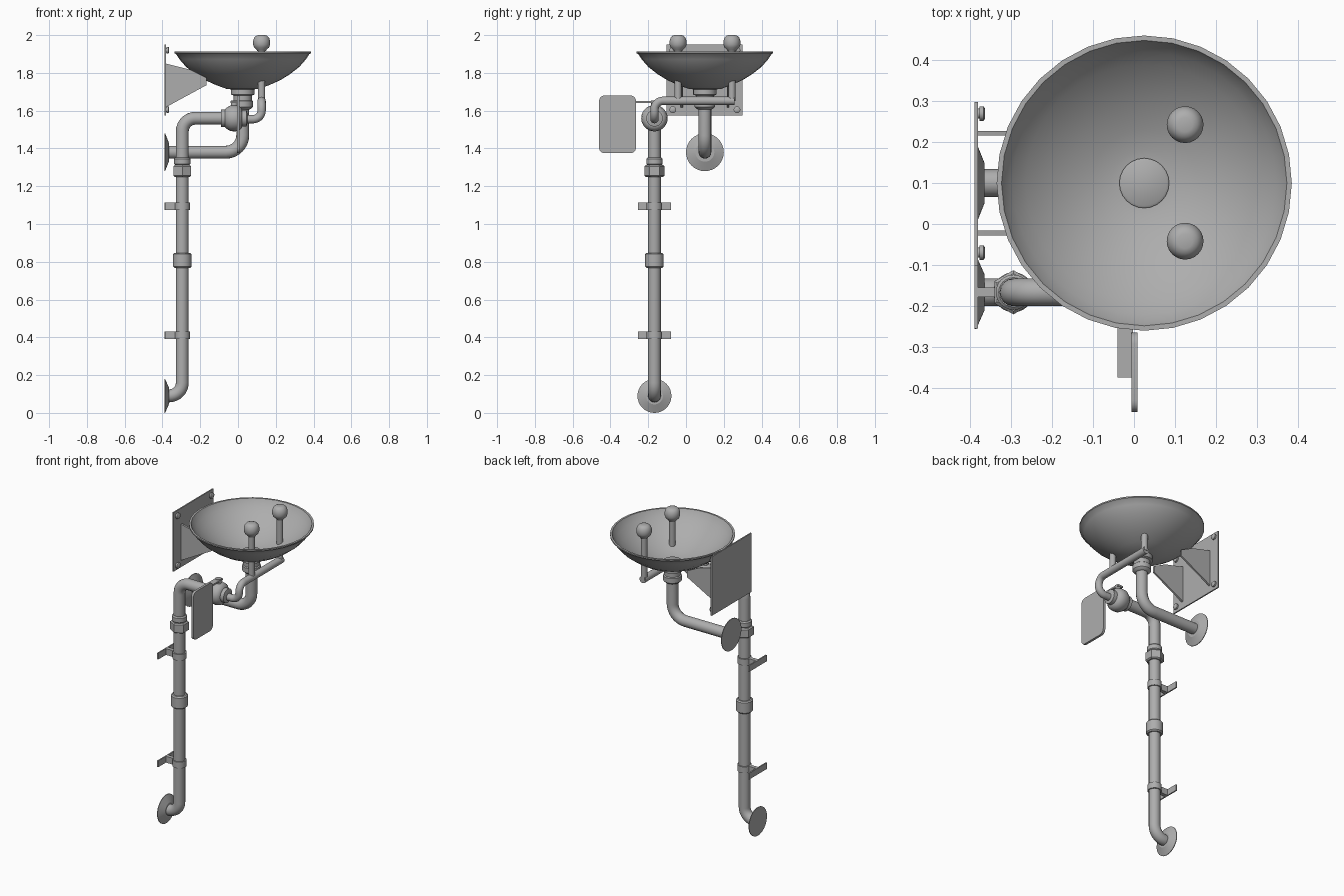
import bpy, bmesh, math
from mathutils import Vector, Matrix

if "Cube" in bpy.data.objects:
    bpy.data.objects.remove(bpy.data.objects["Cube"])

steel = bpy.data.materials.new("brushed grey steel")
steel.diffuse_color = (0.42, 0.42, 0.42, 1)
steel.use_nodes = True
steel.node_tree.nodes["Principled BSDF"].inputs["Base Color"].default_value = steel.diffuse_color


def finish(ob, angle=35):
    ob.data.materials.clear()
    ob.data.materials.append(steel)
    bpy.ops.object.select_all(action='DESELECT')
    ob.select_set(True)
    bpy.context.view_layer.objects.active = ob
    if angle:
        bpy.ops.object.shade_smooth_by_angle(angle=math.radians(angle))
    return ob


def from_bmesh(name, bm, angle=35):
    bmesh.ops.recalc_face_normals(bm, faces=bm.faces)
    me = bpy.data.meshes.new(name)
    bm.to_mesh(me)
    bm.free()
    ob = bpy.data.objects.new(name, me)
    bpy.context.collection.objects.link(ob)
    return finish(ob, angle)


def lathe(name, profile, loc, axis=(0, 0, 1), n=24, angle=35, turn=0):
    """Revolve (radius, height) points around an axis, capping open ends."""
    bm = bmesh.new()
    rings = []
    for r, h in profile:
        rings.append([bm.verts.new((r * math.cos(turn + 2 * math.pi * i / n),
                                    r * math.sin(turn + 2 * math.pi * i / n), h))
                      for i in range(n)])
    for a, b in zip(rings, rings[1:]):
        for i in range(n):
            j = (i + 1) % n
            bm.faces.new((a[i], a[j], b[j], b[i]))
    bm.faces.new(rings[0])
    bm.faces.new(rings[-1])
    rot = Vector((0, 0, 1)).rotation_difference(Vector(axis)).to_matrix().to_4x4()
    bm.transform(Matrix.Translation(loc) @ rot)
    return from_bmesh(name, bm, angle)


def prism(name, points, depth, place):
    """Extrude a flat outline; place(u, v, w) maps it into space."""
    bm = bmesh.new()
    ends = [[bm.verts.new(place(u, v, w)) for u, v in points] for w in (0, depth)]
    bm.faces.new(ends[0])
    bm.faces.new(ends[1])
    for i in range(len(points)):
        j = (i + 1) % len(points)
        bm.faces.new((ends[0][i], ends[0][j], ends[1][j], ends[1][i]))
    return from_bmesh(name, bm, 30)


def box(name, x, y, z):
    pts = [(y[0], z[0]), (y[1], z[0]), (y[1], z[1]), (y[0], z[1])]
    return prism(name, pts, x[1] - x[0], lambda u, v, w: (x[0] + w, u, v))


def pipe(name, corners, radius, bend=0.07, steps=8):
    """Round tube along a path with rounded corners."""
    c = [Vector(p) for p in corners]
    path = [c[0]]
    for a, b, d in zip(c, c[1:], c[2:]):
        u, v = (a - b).normalized(), (d - b).normalized()
        centre = b + (u + v) * bend
        for i in range(steps + 1):
            t = math.pi / 2 * i / steps
            path.append(centre - v * bend * math.cos(t) - u * bend * math.sin(t))
    path.append(c[-1])
    cu = bpy.data.curves.new(name, 'CURVE')
    cu.dimensions = '3D'
    cu.bevel_depth = radius
    cu.bevel_resolution = 6
    cu.use_fill_caps = True
    sp = cu.splines.new('POLY')
    sp.points.add(len(path) - 1)
    for p, q in zip(sp.points, path):
        p.co = (*q, 1)
    ob = bpy.data.objects.new(name, cu)
    bpy.context.collection.objects.link(ob)
    bpy.ops.object.select_all(action='DESELECT')
    ob.select_set(True)
    bpy.context.view_layer.objects.active = ob
    bpy.ops.object.convert(target='MESH')
    return finish(bpy.context.view_layer.objects.active, 50)


WALL = -0.39
BX, BY = 0.025, 0.10      # bowl centre
PX, PY = -0.295, -0.167   # supply riser
VZ = 1.56                 # valve height
HX = 0.125                # spray head line

# Bowl: outer wall, rolled rim, inner wall
lathe("bowl", [(0.05, 1.712), (0.085, 1.715), (0.14, 1.735), (0.20, 1.762), (0.25, 1.793),
               (0.30, 1.832), (0.335, 1.872), (0.353, 1.900), (0.361, 1.904), (0.361, 1.912),
               (0.349, 1.912), (0.342, 1.898), (0.322, 1.872), (0.29, 1.840), (0.24, 1.802),
               (0.19, 1.772), (0.13, 1.745), (0.08, 1.730), (0.05, 1.727)],
      (BX, BY, 0), n=32, angle=45)
lathe("drain_cover", [(0.061, 1.72), (0.061, 1.736), (0.055, 1.740)], (BX, BY, 0))

# Drain fitting, pipe and wall flange
lathe("drain_fitting", [(0.062, 1.725), (0.062, 1.685), (0.048, 1.68), (0.048, 1.655), (0.054, 1.65),
                        (0.054, 1.62), (0.044, 1.61), (0.033, 1.605)], (BX, BY, 0))
pipe("drain_pipe", [(BX, BY, 1.70), (BX, BY, 1.38), (WALL + 0.005, BY, 1.38)], 0.034, 0.09)
flange = [(1.0, 0), (1.0, 0.004), (0.5, 0.024)]
for name, y, z, r in (("drain_flange", BY, 1.38, 0.10), ("supply_flange", PY, 0.09, 0.09)):
    lathe(name, [(r * k, h) for k, h in flange], (WALL, y, z), (1, 0, 0), n=32, angle=15)

# Supply pipe with couplings
pipe("supply_pipe", [(WALL + 0.005, PY, 0.09), (PX, PY, 0.09), (PX, PY, VZ), (-0.05, PY, VZ)], 0.034)
lathe("union_nut", [(0.046, 1.25), (0.054, 1.256), (0.054, 1.305), (0.046, 1.312)],
      (PX, PY, 0), n=6, angle=0, turn=math.pi / 6)
lathe("union_ring", [(0.036, 1.31), (0.043, 1.318), (0.043, 1.345), (0.036, 1.352)], (PX, PY, 0))
lathe("coupling", [(0.042, 0.768), (0.049, 0.775), (0.049, 0.84), (0.042, 0.847)], (PX, PY, 0))

# Pipe clamps with wall straps
for z in (0.41, 1.095):
    lathe("clamp_ring", [(0.041, z - 0.02), (0.041, z + 0.02)], (PX, PY, 0))
    box("clamp_arm", (WALL, PX - 0.03), (PY - 0.012, PY + 0.012), (z - 0.02, z + 0.02))
    box("clamp_strap", (WALL, WALL + 0.008), (PY - 0.088, PY + 0.088), (z - 0.02, z + 0.02))

# Ball valve
lathe("valve_body", [(0.034, -0.09), (0.046, -0.09), (0.046, -0.07), (0.055, -0.062), (0.068, -0.04),
                     (0.070, -0.015), (0.066, 0.005), (0.052, 0.02), (0.044, 0.022),
                     (0.044, 0.045), (0.024, 0.05)], (0, PY, VZ), (1, 0, 0))
lathe("valve_stem", [(0.018, 1.60), (0.018, 1.655)], (-0.02, PY, 0), n=16)

# Push paddle with rounded corners and its lever
outline = []
r = 0.028
for k, (cy, cz) in enumerate([(-0.265 - r, 1.68 - r), (-0.46 + r, 1.68 - r),
                              (-0.46 + r, 1.375 + r), (-0.265 - r, 1.375 + r)]):
    for i in range(6):
        a = math.pi / 2 * (k + i / 5)
        outline.append((cy + r * math.cos(a), cz + r * math.sin(a)))
prism("push_paddle", outline, 0.015, lambda u, v, w: (-0.006 + w, u, v))
box("paddle_lever", (-0.04, -0.002), (-0.375, PY + 0.02), (1.641, 1.651))

# Feed pipe to the spray heads
pipe("feed_pipe", [(0.03, PY, VZ - 0.005), (HX, PY, VZ - 0.005), (HX, PY, 1.652), (HX, 0.257, 1.652)],
     0.022, 0.045)

# Spray heads on risers
for y in (-0.042, 0.243):
    lathe("spray_riser", [(0.019, 1.65), (0.019, 1.935)], (HX, y, 0), n=16)
    lathe("spray_head", [(0.022, 1.915), (0.026, 1.922), (0.039, 1.934), (0.045, 1.950), (0.045, 1.968),
                         (0.040, 1.985), (0.030, 1.996), (0.018, 2.0)], (HX, y, 0), angle=60)

# Wall plate, bolts and gusset brackets
box("wall_plate", (WALL, WALL + 0.008), (-0.103, 0.298), (1.575, 1.95))
for y in (-0.07, 0.27):
    for z in (1.605, 1.92):
        lathe("plate_bolt", [(0.012, 0), (0.012, 0.012), (0.018, 0.012), (0.018, 0.022), (0.012, 0.026)],
              (WALL, y, z), (1, 0, 0), n=12)
side = [(-0.384, 1.85), (-0.384, 1.617), (-0.167, 1.735), (-0.167, 1.775), (-0.25, 1.816)]
for y in (-0.028, 0.216):
    prism("gusset", side, 0.012, lambda u, v, w: (u, y + w, v))
